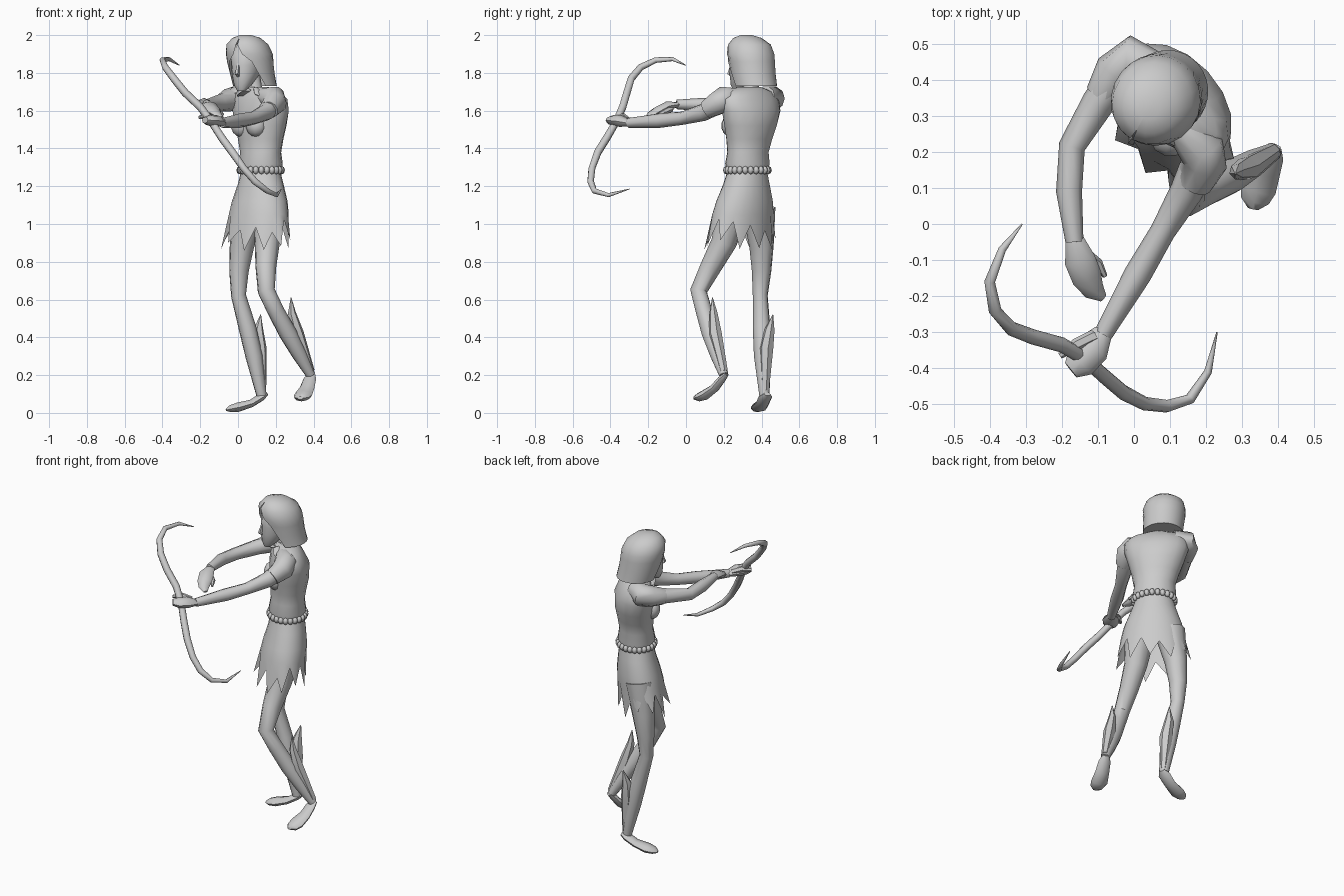
import bpy, bmesh, math, random
from mathutils import Vector, Matrix

random.seed(4)
TAU = 2 * math.pi


def skin(name, rings, closed=True, caps=True, angle=50):
    """Bridge equal-length rings of points into a mesh."""
    bm = bmesh.new()
    vr = [[bm.verts.new(p) for p in r] for r in rings]
    n = len(vr[0])
    for a, b in zip(vr, vr[1:]):
        for i in range(n if closed else n - 1):
            j = (i + 1) % n
            bm.faces.new((a[i], a[j], b[j], b[i]))
    if caps:
        bm.faces.new(vr[0][::-1])
        bm.faces.new(vr[-1])
    bmesh.ops.recalc_face_normals(bm, faces=bm.faces)
    me = bpy.data.meshes.new(name)
    bm.to_mesh(me)
    bm.free()
    me.shade_smooth()
    me.set_sharp_from_angle(angle=math.radians(angle))
    ob = bpy.data.objects.new(name, me)
    bpy.context.collection.objects.link(ob)
    return ob


def tube(name, pts, sides=8, ref=(0, 0, 1), flat=1.0):
    """Tapered limb through (x, y, z, radius); flat squashes it along ref."""
    P = [Vector(p[:3]) for p in pts]
    rings = []
    for i, p in enumerate(P):
        t = (P[min(i + 1, len(P) - 1)] - P[max(i - 1, 0)]).normalized()
        s = t.cross(Vector(ref)).normalized()
        u = s.cross(t)
        r = pts[i][3]
        rings.append([p + s * r * math.cos(TAU * k / sides) + u * r * flat * math.sin(TAU * k / sides)
                      for k in range(sides)])
    return skin(name, rings)


def oval(z, cx, cy, a, b, yaw, n, start=0.0, end=TAU, closed=True):
    """Yawed oval; angle 0 is the figure's own front."""
    out = []
    for k in range(n):
        t = start + (end - start) * k / (n if closed else n - 1)
        x, y = a * math.sin(t), -b * math.cos(t)
        out.append(Vector((cx + x * math.cos(yaw) - y * math.sin(yaw),
                           cy + x * math.sin(yaw) + y * math.cos(yaw), z)))
    return out


def ball(name, loc, scale, yaw=0, u=10, v=7):
    bm = bmesh.new()
    m = Matrix.Translation(loc) @ Matrix.Rotation(yaw, 4, 'Z') @ Matrix.Diagonal((*scale, 1))
    bmesh.ops.create_uvsphere(bm, u_segments=u, v_segments=v, radius=1, matrix=m)
    me = bpy.data.meshes.new(name)
    bm.to_mesh(me)
    bm.free()
    me.shade_smooth()
    bpy.context.collection.objects.link(bpy.data.objects.new(name, me))


BODY, HEAD = math.radians(-47), math.radians(-30)

# Blouse
skin("blouse", [oval(*r, BODY, 16) for r in [
    (1.275, .12, .325, .115, .10), (1.32, .12, .325, .127, .108), (1.38, .12, .328, .12, .098),
    (1.45, .12, .335, .137, .105), (1.52, .12, .342, .16, .115), (1.60, .12, .345, .185, .115),
    (1.66, .115, .338, .19, .095), (1.70, .11, .335, .155, .075), (1.725, .10, .335, .07, .055)]])
for side, x in (("left", .058), ("right", -.058)):
    c = Vector((.12, .342, 1.52)) + Matrix.Rotation(BODY, 3, 'Z') @ Vector((x, -.085, 0))
    ball(side + "_bust", c, (.058, .055, .06), BODY)

# Gathered blouse hem
for p in oval(1.285, .12, .325, .12, .105, BODY, 24):
    ball("hem_scallop", p, (.017, .017, .022), BODY, 6, 4)

# Ragged skirt
N = 22
skirt = [oval(*r, BODY, N) for r in [
    (1.29, .12, .325, .108, .095), (1.21, .12, .32, .135, .108),
    (1.12, .115, .31, .17, .125), (1.05, .11, .30, .185, .132)]]
inner, outer = oval(1.0, .105, .295, .185, .128, BODY, N), oval(.9, .095, .285, .22, .15, BODY, N)
hem = []
for i in range(N):
    p = outer[i] if i % 2 else inner[i]
    p.z += random.uniform(-.05, .03)
    hem.append(p)
skin("ragged_skirt", skirt + [hem], caps=False)

# Neck, face and nose
tube("neck", [(.10, .345, 1.67, .055), (.085, .345, 1.72, .042), (.07, .345, 1.82, .042)], ref=(0, 1, 0))
f = Vector((math.sin(HEAD), -math.cos(HEAD)))
skin("face", [oval(z, .06 + f.x * o, .345 + f.y * o, a, b, HEAD, 12) for z, o, a, b in [
    (1.705, .085, .022, .02), (1.735, .07, .045, .048), (1.79, .04, .068, .083),
    (1.84, .02, .08, .103), (1.90, .01, .09, .108), (1.96, 0, .06, .07)]])
tube("nose", [(.06 + f.x * .115, .345 + f.y * .115, 1.85, .008), (.06 + f.x * .132, .345 + f.y * .132, 1.795, .013),
              (.06 + f.x * .11, .345 + f.y * .11, 1.78, .01)], 5, (0, 1, 0))

# Bobbed hair, open around the face
hair = []
for z, cx, cy, a, b, gap in [
        (2.0, .04, .32, .03, .03, 0), (1.985, .045, .325, .075, .075, 0), (1.95, .05, .335, .11, .115, 2),
        (1.90, .06, .342, .124, .126, 12), (1.86, .065, .347, .123, .125, 34), (1.80, .075, .355, .118, .12, 46),
        (1.73, .09, .365, .115, .118, 60)]:
    g = math.radians(gap)
    hair.append(oval(z, cx, cy, a, b, HEAD, 20, g, TAU - g, False))
skin("hair", hair, closed=False)

# Collar points
for p, q in (((.0, .34, 1.68), (.05, .27, 1.71)), ((.12, .22, 1.68), (.09, .26, 1.72))):
    tube("collar_flap", [(*p, .012), (.5 * (p[0] + q[0]) + .01, .5 * (p[1] + q[1]) + .01, 1.69, .035), (*q, .02)],
         6, flat=.4)

# Left arm, held out straight to the bow
tube("left_sleeve", [(.13, .27, 1.675, .045), (.19, .205, 1.665, .066), (.195, .17, 1.64, .064),
                     (.165, .11, 1.605, .05)], 10)
tube("left_arm", [(.19, .18, 1.64, .055), (.145, .09, 1.59, .046), (.08, -.02, 1.56, .035),
                  (.01, -.14, 1.547, .038), (-.085, -.305, 1.535, .026)])
tube("left_fist", [(-.085, -.30, 1.535, .027), (-.115, -.345, 1.545, .048), (-.15, -.385, 1.548, .045),
                   (-.175, -.405, 1.55, .026)], flat=.65)
tube("left_thumb", [(-.11, -.31, 1.55, .018), (-.16, -.335, 1.57, .018), (-.205, -.365, 1.565, .009)], 6)

# Right arm, bent and relaxed after the shot
tube("right_sleeve", [(.06, .42, 1.675, .055), (-.01, .455, 1.665, .068), (-.05, .42, 1.655, .062),
                      (-.09, .355, 1.64, .047)], 10)
tube("right_arm", [(-.02, .44, 1.655, .056), (-.10, .335, 1.64, .046), (-.172, .215, 1.622, .037),
                   (-.18, .09, 1.632, .036), (-.165, -.05, 1.633, .025)])
tube("right_hand", [(-.165, -.04, 1.633, .025), (-.15, -.10, 1.625, .043), (-.13, -.15, 1.60, .042),
                    (-.11, -.185, 1.58, .03), (-.085, -.205, 1.565, .012)], flat=.55)
tube("right_thumb", [(-.14, -.08, 1.61, .018), (-.10, -.11, 1.595, .015), (-.08, -.145, 1.58, .007)], 6)

# Bow
tube("bow", [(-.31, 0, 1.84, .002), (-.365, -.07, 1.873, .011), (-.40, -.16, 1.868, .015),
             (-.385, -.24, 1.83, .018), (-.34, -.29, 1.77, .02), (-.28, -.313, 1.695, .021),
             (-.20, -.335, 1.62, .021), (-.14, -.37, 1.54, .02), (-.085, -.42, 1.455, .021),
             (-.03, -.467, 1.38, .021), (.03, -.498, 1.295, .019), (.09, -.505, 1.225, .018),
             (.155, -.485, 1.175, .015), (.205, -.41, 1.153, .011), (.23, -.30, 1.185, .002)],
     8, (-.157, .044, -.149))

# Legs: thigh, shin, pointed boot cuff and foot
legs = {
    "right": ([(.055, .385, 1.08, .09), (.02, .40, .88, .065), (.005, .40, .75, .052), (.003, .393, .62, .04),
               (.05, .40, .45, .047), (.085, .405, .30, .046), (.125, .415, .09, .027)],
              [(.13, .42, .12, .02), (.115, .425, .34, .038), (.108, .443, .44, .027), (.12, .46, .52, .002)],
              [(.152, .43, .10, .018), (.125, .42, .085, .038), (.07, .405, .05, .037), (.0, .387, .03, .045),
               (-.04, .378, .022, .034), (-.062, .373, .016, .012)]),
    "left": ([(.165, .25, 1.08, .09), (.155, .20, .90, .068), (.148, .13, .77, .056), (.15, .067, .645, .046),
              (.20, .095, .54, .045), (.265, .13, .42, .048), (.325, .165, .31, .04), (.385, .20, .20, .025)],
             [(.385, .20, .22, .022), (.315, .155, .42, .035), (.285, .145, .53, .022), (.281, .14, .61, .002)],
             [(.39, .215, .205, .02), (.38, .19, .18, .036), (.365, .15, .13, .042), (.345, .10, .095, .05),
              (.335, .065, .082, .04), (.33, .042, .078, .015)])}
for side, (leg, cuff, foot) in legs.items():
    tube(side + "_leg", leg, 10, (-.7, -.7, 0))
    tube(side + "_boot_cuff", cuff, 6, (-.7, -.7, 0))
    tube(side + "_foot", foot, 8, flat=.55)
